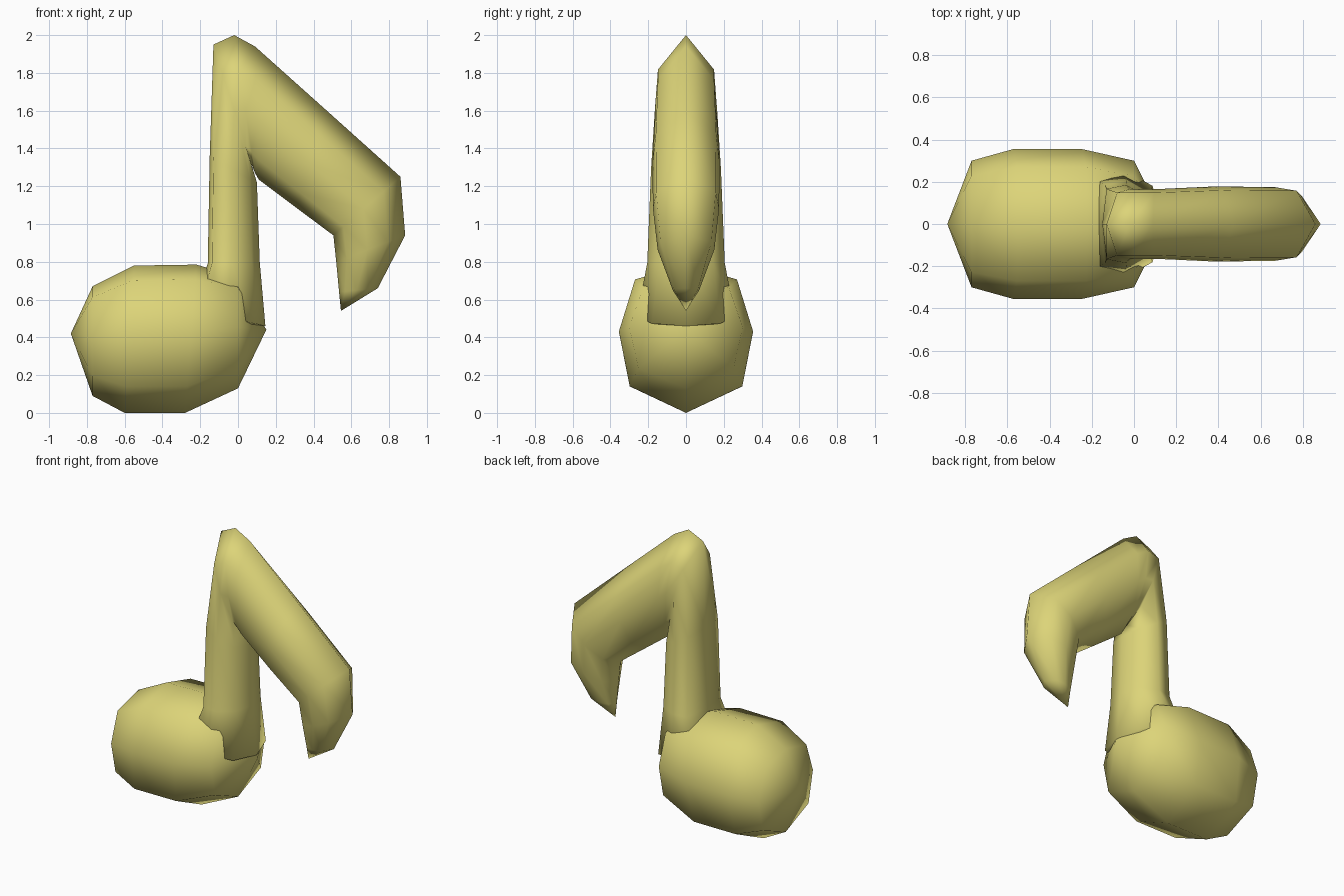
import bpy, bmesh
from mathutils import Vector

cube = bpy.data.objects.get("Cube")
if cube:
    bpy.data.objects.remove(cube, do_unlink=True)

# Single pale yellow material
yellow = bpy.data.materials.new("pale_yellow")
yellow.use_nodes = True
colour = (0.72, 0.66, 0.19, 1)
yellow.diffuse_color = colour
yellow.node_tree.nodes["Principled BSDF"].inputs["Base Color"].default_value = colour


def section(a, b, half_width, sides):
    """Ring from ridge a to ridge b in the xz plane, mirrored across y."""
    a, b = Vector((a[0], 0, a[1])), Vector((b[0], 0, b[1]))
    right = [a.lerp(b, t) + Vector((0, half_width * w, 0)) for t, w in sides]
    left = [Vector((p.x, -p.y, p.z)) for p in reversed(right)]
    return [a] + right + [b] + left


def loft(name, rings, start, end):
    """Skin the rings and close both ends with a point."""
    bm = bmesh.new()
    loops = [[bm.verts.new(p) for p in ring] for ring in rings]
    n = len(loops[0])
    for low, high in zip(loops, loops[1:]):
        for i in range(n):
            j = (i + 1) % n
            bm.faces.new((low[i], low[j], high[j], high[i]))
    for loop, tip in ((loops[0], start), (loops[-1], end)):
        apex = bm.verts.new((tip[0], 0, tip[1]))
        for i in range(n):
            bm.faces.new((loop[i], loop[(i + 1) % n], apex))
    bmesh.ops.recalc_face_normals(bm, faces=bm.faces)
    for face in bm.faces:
        face.smooth = True
    mesh = bpy.data.meshes.new(name)
    bm.to_mesh(mesh)
    bm.free()
    mesh.materials.append(yellow)
    obj = bpy.data.objects.new(name, mesh)
    bpy.context.collection.objects.link(obj)
    return obj


# Rounded note head, lofted along x
round_sides = [(0.18, 0.84), (0.55, 1), (0.9, 0.76)]
head = [
    section((-0.77, 0.09), (-0.77, 0.67), 0.30, round_sides),
    section((-0.60, 0.00), (-0.55, 0.78), 0.355, round_sides),
    section((-0.28, 0.00), (-0.22, 0.785), 0.355, round_sides),
    section((0.00, 0.13), (0.00, 0.72), 0.30, round_sides),
]
loft("note_head", head, (-0.885, 0.42), (0.15, 0.44))

# Stem rising from the head, bending over into the hooked flag
stem_sides = [(0.08, 0.9), (0.45, 1), (0.85, 0.7)]
flag_sides = [(0.25, 0.9), (0.55, 1), (0.85, 0.72)]
stem_and_flag = [
    section((-0.24, 0.55), (0.145, 0.46), 0.26, stem_sides),
    section((-0.16, 0.79), (0.115, 0.80), 0.205, stem_sides),
    section((-0.15, 1.35), (0.10, 1.22), 0.185, stem_sides),
    section((-0.13, 1.95), (0.07, 1.32), 0.165, flag_sides),
    section((-0.02, 2.00), (0.09, 1.27), 0.165, flag_sides),
    section((0.09, 1.94), (0.11, 1.235), 0.165, flag_sides),
    section((0.47, 1.60), (0.31, 1.085), 0.178, flag_sides),
    section((0.86, 1.25), (0.505, 0.94), 0.175, flag_sides),
    section((0.885, 0.94), (0.52, 0.80), 0.15, flag_sides),
    section((0.74, 0.66), (0.535, 0.64), 0.07, flag_sides),
]
loft("stem_and_flag", stem_and_flag, (0.0, 0.45), (0.545, 0.54))
